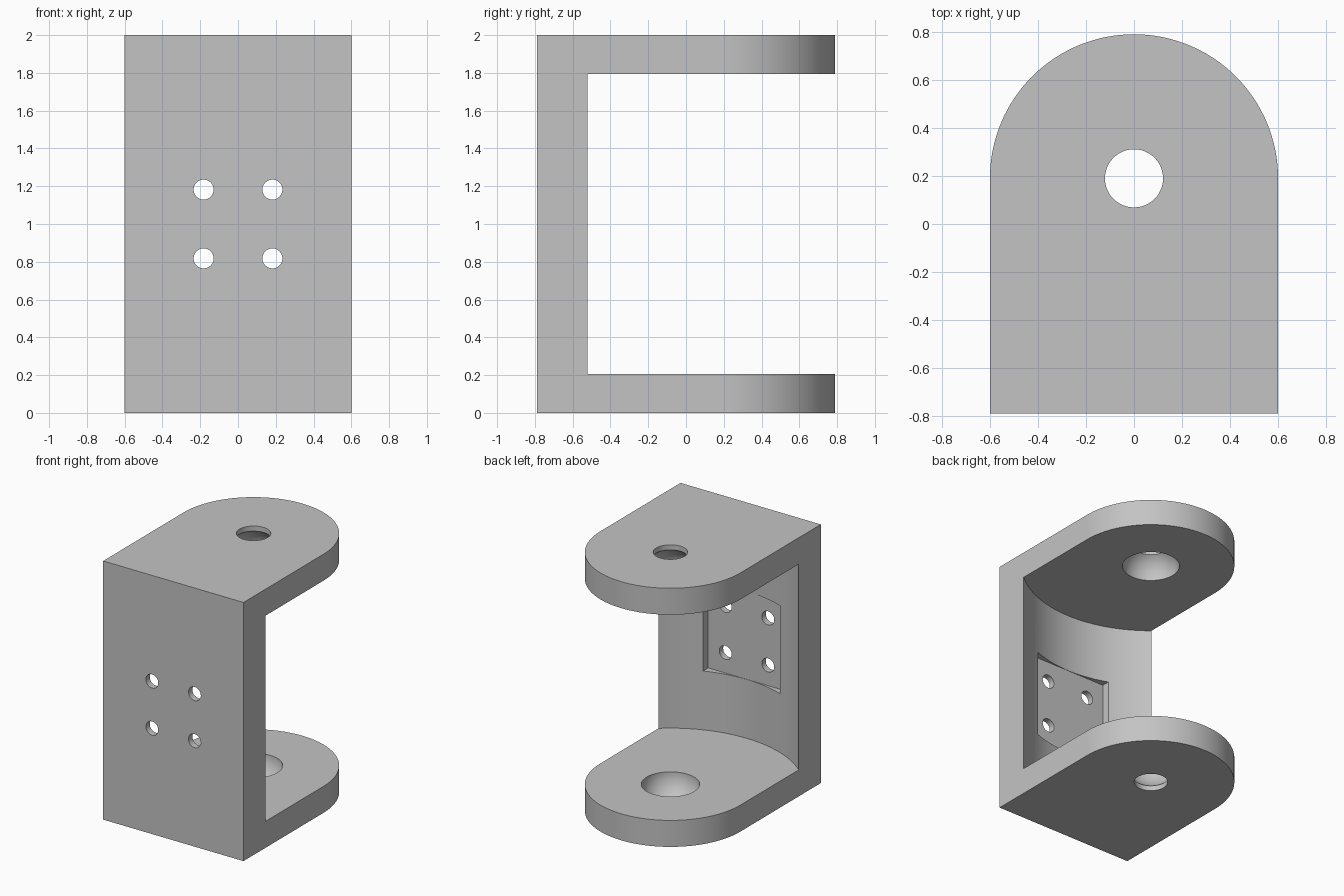
import bpy, bmesh, math

cube = bpy.data.objects.get("Cube")
if cube:
    bpy.data.objects.remove(cube, do_unlink=True)

HALF_W, HEIGHT, FRONT = 0.6, 2.0, -0.79
PIVOT_Y, ARM, CAVITY_R = 0.19, 0.205, 0.93

grey = bpy.data.materials.new("plain grey")
grey.use_nodes = True
colour = (0.55, 0.55, 0.55, 1)
grey.diffuse_color = colour
grey.node_tree.nodes["Principled BSDF"].inputs["Base Color"].default_value = colour

# Bracket blank: U-shaped outline extruded to full height
outline = [(-HALF_W, FRONT), (HALF_W, FRONT)]
STEPS = 64
for i in range(STEPS + 1):
    a = math.pi * i / STEPS
    outline.append((HALF_W * math.cos(a), PIVOT_Y + HALF_W * math.sin(a)))
bm = bmesh.new()
base = bm.faces.new([bm.verts.new((x, y, 0)) for x, y in outline])
ext = bmesh.ops.extrude_face_region(bm, geom=[base])
top = [v for v in ext["geom"] if isinstance(v, bmesh.types.BMVert)]
bmesh.ops.translate(bm, verts=top, vec=(0, 0, HEIGHT))
bmesh.ops.recalc_face_normals(bm, faces=bm.faces)
mesh = bpy.data.meshes.new("clevis_bracket")
bm.to_mesh(mesh)
bm.free()
bracket = bpy.data.objects.new("clevis_bracket", mesh)
bpy.context.collection.objects.link(bracket)
mesh.materials.append(grey)


def cut():
    """Subtract the active primitive from the bracket, then remove it."""
    cutter = bpy.context.object
    cutter.hide_render = True
    cutter.data.materials.append(grey)
    bpy.context.view_layer.objects.active = bracket
    mod = bracket.modifiers.new("cut", 'BOOLEAN')
    mod.operation, mod.solver, mod.object = 'DIFFERENCE', 'EXACT', cutter
    bpy.ops.object.modifier_apply(modifier=mod.name)
    bpy.data.objects.remove(cutter, do_unlink=True)


def cut_cylinder(radius, depth, location, verts=48, rotation=(0, 0, 0)):
    bpy.ops.mesh.primitive_cylinder_add(vertices=verts, radius=radius, depth=depth,
                                        location=location, rotation=rotation)
    cut()


# Round cavity between the two arms
cut_cylinder(CAVITY_R, HEIGHT - 2 * ARM, (0, PIVOT_Y, HEIGHT / 2), verts=128)

# Flat square mounting pocket in the curved wall
floor_y = PIVOT_Y - CAVITY_R - 0.002
bpy.ops.mesh.primitive_cube_add(size=1, location=(0, floor_y + 0.15, HEIGHT / 2))
bpy.context.object.scale = (0.66, 0.3, 0.68)
bpy.context.view_layer.update()
cut()

# Four screw holes through the wall
for sx in (-1, 1):
    for sz in (-1, 1):
        cut_cylinder(0.053, 0.4, (sx * 0.182, FRONT, HEIGHT / 2 + sz * 0.182),
                     verts=32, rotation=(math.pi / 2, 0, 0))

# Pivot holes with spherical seats on the inner faces of the arms
for outer, inner in ((0, ARM), (HEIGHT, HEIGHT - ARM)):
    cut_cylinder(0.121, 0.4, (0, PIVOT_Y, outer))
    bpy.ops.mesh.primitive_uv_sphere_add(segments=48, ring_count=31, radius=0.205,
                                         location=(0, PIVOT_Y, inner))
    cut()

bpy.ops.object.select_all(action='DESELECT')
bracket.select_set(True)
bpy.context.view_layer.objects.active = bracket
bpy.ops.object.shade_smooth_by_angle(angle=math.radians(30))
